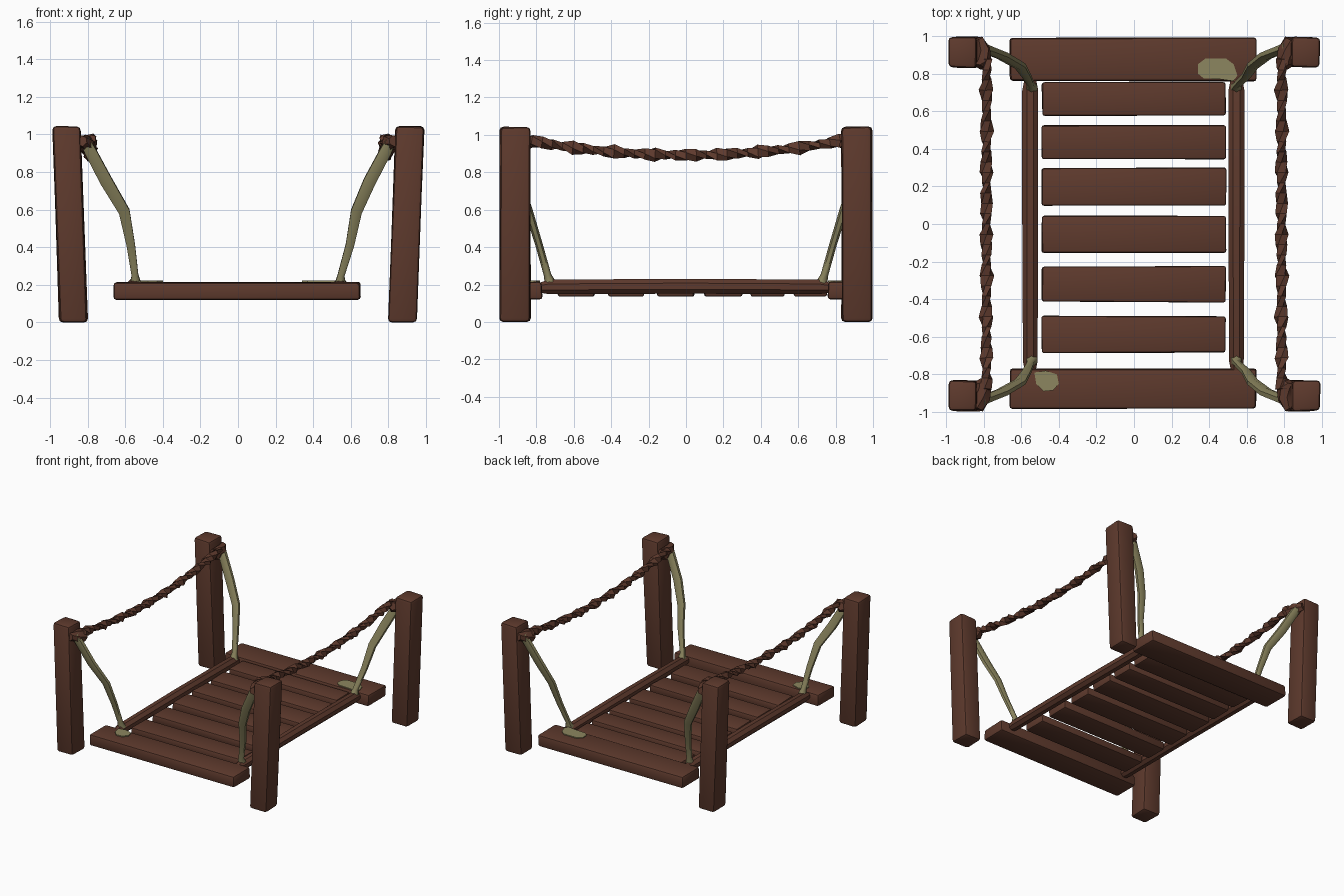
import bpy, bmesh, math, random
from mathutils import Vector

if "Cube" in bpy.data.objects:
    bpy.data.objects.remove(bpy.data.objects["Cube"])

random.seed(4)


def material(name, rgb):
    m = bpy.data.materials.new(name)
    m.diffuse_color = (*rgb, 1)
    m.use_nodes = True
    m.node_tree.nodes["Principled BSDF"].inputs["Base Color"].default_value = m.diffuse_color
    return m


WOOD = material("reddish brown wood", (0.112, 0.042, 0.026))
VINE = material("olive vine", (0.265, 0.24, 0.115))


def finish(bm, name, mat, angle=35):
    bmesh.ops.recalc_face_normals(bm, faces=bm.faces)
    me = bpy.data.meshes.new(name)
    bm.to_mesh(me)
    bm.free()
    me.materials.append(mat)
    ob = bpy.data.objects.new(name, me)
    bpy.context.collection.objects.link(ob)
    bpy.ops.object.select_all(action='DESELECT')
    ob.select_set(True)
    bpy.context.view_layer.objects.active = ob
    bpy.ops.object.shade_smooth_by_angle(angle=math.radians(angle))
    return ob


def block(name, lo, hi, lean=0.0, jitter=0.004, bevel=0.016):
    """Rough-hewn beveled box; lean shifts the top end in x."""
    bm = bmesh.new()
    bmesh.ops.create_cube(bm, size=1)
    for v in bm.verts:
        for i in range(3):
            v.co[i] = lo[i] + (v.co[i] + 0.5) * (hi[i] - lo[i])
        if v.co.z > (lo[2] + hi[2]) / 2:
            v.co.x += lean
            v.co.z += random.uniform(-jitter, jitter)
        v.co.x += random.uniform(-jitter, jitter)
        v.co.y += random.uniform(-jitter, jitter)
    bmesh.ops.bevel(bm, geom=list(bm.edges), offset=bevel, segments=2,
                    profile=0.5, affect='EDGES')
    return finish(bm, name, WOOD)


def tube(name, path, radii, mat, sides=6, twist=0.0, angle=60):
    """Sweep an elliptical section (wide, thin) along a path, turning by twist per ring."""
    bm = bmesh.new()
    pts = [Vector(p) for p in path]
    rings = []
    for i, p in enumerate(pts):
        t = (pts[min(i + 1, len(pts) - 1)] - pts[max(i - 1, 0)]).normalized()
        u = Vector((1, 0, 0))
        u = (u - t * u.dot(t)).normalized()
        w = t.cross(u)
        a, b = radii[i]
        c, s = math.cos(twist * i), math.sin(twist * i)
        ring = []
        for k in range(sides):
            f = 2 * math.pi * (k + 0.5) / sides
            x, y = a * math.cos(f), b * math.sin(f)
            ring.append(bm.verts.new(p + u * (x * c - y * s) + w * (x * s + y * c)))
        rings.append(ring)
    for r0, r1 in zip(rings, rings[1:]):
        for k in range(sides):
            j = (k + 1) % sides
            bm.faces.new((r0[k], r0[j], r1[j], r1[k]))
    bm.faces.new(rings[0])
    bm.faces.new(rings[-1])
    return finish(bm, name, mat, angle)


# Deck: two end planks and six slats
block("front_end_plank", (-0.66, -0.98, 0.12), (0.65, -0.77, 0.213))
block("back_end_plank", (-0.66, 0.76, 0.12), (0.65, 0.99, 0.213))
for n, (y0, y1) in enumerate([(-0.685, -0.49), (-0.415, -0.227), (-0.152, 0.045),
                              (0.1, 0.3), (0.347, 0.525), (0.575, 0.752)]):
    block(f"deck_slat_{n + 1}", (-0.49, y0, 0.135), (0.488, y1, 0.2), bevel=0.012)

for sx, side in ((-1, "left"), (1, "right")):
    # Side rail with tapered ends resting on the end planks
    rail_x = 0.552 if sx < 0 else 0.545
    tube(f"{side}_rail",
         [(sx * rail_x, y, z) for y, z in ((-0.82, 0.18), (-0.73, 0.187), (0, 0.191),
                                           (0.71, 0.187), (0.81, 0.18))],
         [(0.024, 0.02), (0.042, 0.042), (0.046, 0.043), (0.046, 0.042), (0.024, 0.02)],
         WOOD, sides=8, angle=40)

    # Sagging twisted hand rope
    path = []
    for i in range(33):
        y = -0.88 + 1.76 * i / 32
        path.append((sx * 0.785, y, 0.892 + 0.078 * (y / 0.84) ** 2))
    tube(f"{side}_hand_rope", path,
         [(0.042, 0.026) if i % 2 else (0.034, 0.024) for i in range(33)],
         WOOD, sides=5, twist=math.radians(50), angle=30)

    for sy, end in ((-1, "front"), (1, "back")):
        # Corner post, leaning outward
        y0, y1 = sorted((sy * 0.832, sy * 0.995))
        x0, x1 = sorted((sx * 0.80, sx * 0.95))
        block(f"{end}_{side}_post", (x0, y0, 0), (x1, y1, 1.042), lean=sx * 0.04, bevel=0.02)

        # Rope lashing on the inner face of the post
        tube(f"{end}_{side}_knot",
             [(sx * x, sy * y, z) for x, y, z in ((0.82, 0.835, 0.96), (0.803, 0.87, 0.945),
                                                  (0.808, 0.93, 0.955), (0.83, 0.985, 0.965))],
             [(0.03, 0.03), (0.044, 0.055), (0.04, 0.05), (0.03, 0.03)],
             WOOD, sides=6, twist=0.4, angle=30)

        # Vine tie from post top to deck corner
        mid = 0.025 if sx > 0 else 0
        tube(f"{end}_{side}_vine",
             [(sx * x, sy * y, z) for x, y, z in
              ((0.815, 0.945, 0.97), (0.785, 0.93, 0.91), (0.70, 0.895, 0.75),
               (0.605 + mid, 0.84, 0.59), (0.57 + mid, 0.785, 0.41),
               (0.548, 0.74, 0.25), (0.545, 0.725, 0.205))],
             [(0.03, 0.03), (0.036, 0.026), (0.038, 0.024), (0.034, 0.022),
              (0.026, 0.02), (0.021, 0.02), (0.034, 0.032)],
             VINE, sides=6)


# Flat vine leaves lying on the end planks
def leaf(name, cx, cy, outline):
    bm = bmesh.new()
    face = bm.faces.new([bm.verts.new((cx + x, cy + y, 0.214)) for x, y in outline])
    top = bmesh.ops.extrude_face_region(bm, geom=[face])["geom"]
    for v in top:
        if isinstance(v, bmesh.types.BMVert):
            v.co.z += 0.008
    finish(bm, name, VINE)


leaf("back_vine_leaf", 0.44, 0.82, [(-0.10, -0.02), (-0.07, -0.045), (0.02, -0.05), (0.09, -0.06),
                                    (0.11, -0.03), (0.09, 0.03), (0.05, 0.06), (-0.06, 0.06),
                                    (-0.10, 0.03)])
leaf("front_vine_leaf", -0.47, -0.83, [(-0.06, 0.04), (-0.05, -0.02), (-0.01, -0.06), (0.04, -0.055),
                                       (0.07, -0.02), (0.06, 0.03), (0.0, 0.05)])
